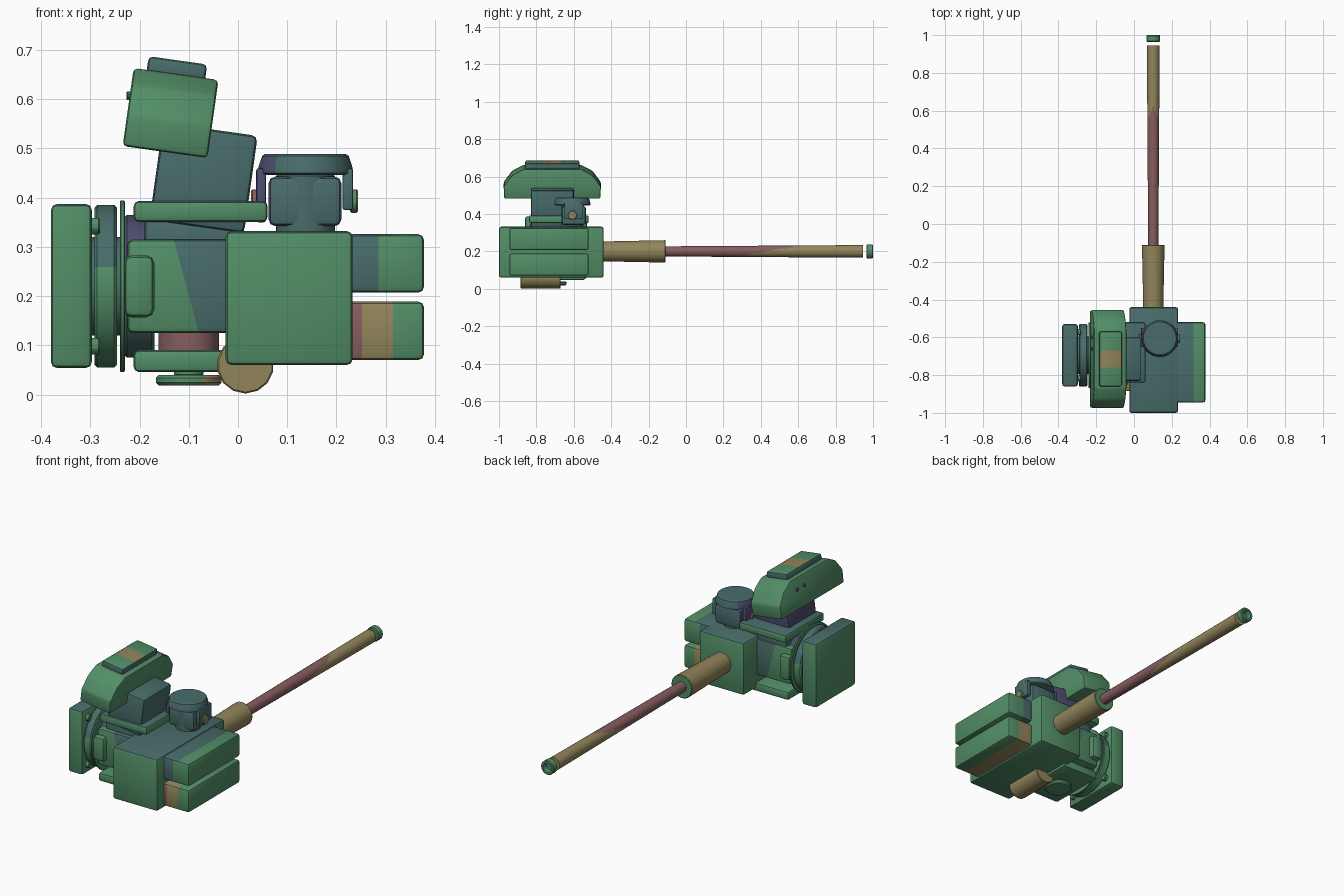
import bpy, bmesh, math
from mathutils import Matrix, Vector

cube = bpy.data.objects.get("Cube")
if cube:
    bpy.data.objects.remove(cube)

COLOURS = {
    "green": (0.085, 0.27, 0.135),
    "teal": (0.065, 0.15, 0.145),
    "olive": (0.29, 0.235, 0.105),
    "dusty_red": (0.24, 0.11, 0.115),
    "slate_purple": (0.075, 0.075, 0.16),
}
MATS = []
for mat_name, rgb in COLOURS.items():
    m = bpy.data.materials.new(mat_name)
    m.use_nodes = True
    m.diffuse_color = (*rgb, 1)
    m.node_tree.nodes["Principled BSDF"].inputs["Base Color"].default_value = (*rgb, 1)
    MATS.append(m)
GREEN, TEAL, OLIVE, RED, PURPLE = range(5)
PARTS = []


def topped(n, c):
    """Green sides with a teal top."""
    return TEAL if n.z > 0.6 else GREEN


def finish(name, bm, paint, tilt=None):
    """Colour faces by number or rule, tilt sideways about a point, and link."""
    bmesh.ops.recalc_face_normals(bm, faces=bm.faces[:])
    bm.normal_update()
    for f in bm.faces:
        f.material_index = paint(f.normal, f.calc_center_median()) if callable(paint) else paint
    if tilt:
        bmesh.ops.rotate(bm, verts=bm.verts[:], cent=tilt,
                         matrix=Matrix.Rotation(math.radians(8), 3, "Y"))
    me = bpy.data.meshes.new(name)
    bm.to_mesh(me)
    bm.free()
    for m in MATS:
        me.materials.append(m)
    ob = bpy.data.objects.new(name, me)
    bpy.context.scene.collection.objects.link(ob)
    PARTS.append(ob)
    return ob


def bevel(bm, width):
    if width:
        bmesh.ops.bevel(bm, geom=bm.edges[:], offset=width, segments=2, profile=0.5,
                        affect="EDGES", clamp_overlap=True)


def box(name, x, y, z, paint=GREEN, width=0.01, tilt=None, cuts=()):
    """Bevelled box from three ranges; cuts are (point, normal) planes."""
    bm = bmesh.new()
    bmesh.ops.create_cube(bm, size=1)
    for v in bm.verts:
        v.co = Vector([(r[0] + r[1]) / 2 + v.co[i] * (r[1] - r[0])
                       for i, r in enumerate((x, y, z))])
    bevel(bm, width)
    for point, normal in cuts:
        bmesh.ops.bisect_plane(bm, geom=bm.verts[:] + bm.edges[:] + bm.faces[:],
                               plane_co=point, plane_no=normal)
    return finish(name, bm, paint, tilt)


def lathe(name, axis, centre, profile, paint=GREEN, sides=32):
    """Turn (radius, position) pairs about an axis; centre holds the other two coordinates."""
    bm = bmesh.new()
    rings = []
    for r, t in profile:
        ring = []
        for i in range(sides):
            a = math.tau * (i + 0.5) / sides
            co = [centre[0] + r * math.cos(a), centre[1] + r * math.sin(a)]
            co.insert("XYZ".index(axis), t)
            ring.append(bm.verts.new(co))
        rings.append(ring)
    for p, q in zip(rings, rings[1:]):
        for i in range(sides):
            j = (i + 1) % sides
            bm.faces.new((p[i], p[j], q[j], q[i]))
    bm.faces.new(rings[0])
    bm.faces.new(rings[-1])
    return finish(name, bm, paint)


def disc(name, axis, centre, r, t0, t1, paint=GREEN, edge=0.006, sides=40):
    return lathe(name, axis, centre, [(r - edge, t0), (r, t0 + edge), (r, t1 - edge),
                                      (r - edge, t1)], paint, sides)


# Main housing
box("main_housing", (-0.025, 0.233), (-1, -0.44), (0.06, 0.332), topped, 0.012)

# Ammunition boxes on the left side
def band(inner):
    def rule(n, c):
        if abs(n.x) > 0.6:
            return GREEN
        if inner == OLIVE and c.x < 0.252 and n.y < -0.6:
            return RED
        return inner if c.x < (0.315 if inner == OLIVE or n.z > 0.6 else 0.285) else GREEN
    return rule

band_cuts = [((x, 0, 0), (1, 0, 0)) for x in (0.252, 0.285, 0.315)]
box("upper_ammo_box", (0.22, 0.378), (-0.945, -0.52), (0.207, 0.326), band(TEAL), 0.012, cuts=band_cuts)
box("lower_ammo_box", (0.22, 0.378), (-0.945, -0.52), (0.07, 0.189), band(OLIVE), 0.012, cuts=band_cuts)

# Barrel, sleeve and muzzle
AXIS = (0.102, 0.2)
lathe("barrel_sleeve", "Y", AXIS, [(0.053, -0.46), (0.06, -0.113), (0.057, -0.11), (0.03, -0.11)],
      lambda n, c: GREEN if n.y > 0.6 else OLIVE)
steps = 40
lathe("barrel", "Y", AXIS, [(0.027 + 0.007 * i / steps, -0.13 + 1.075 * i / steps)
                            for i in range(steps + 1)],
      lambda n, c: OLIVE if c.y > 0.43 + 0.18 * n.z else RED)
lathe("muzzle_ring", "Y", AXIS, [(0.033, 0.964), (0.037, 0.968), (0.037, 0.996), (0.034, 1),
                                 (0.024, 1), (0.022, 0.972)])

# Central body and its top and bottom plates
slant_point, slant_dir = Vector((-0.105, 0, 0.22)), Vector((0.96, 0, 0.26))
box("central_body", (-0.225, 0.0), (-0.84, -0.55), (0.125, 0.315),
    lambda n, c: TEAL if (c - slant_point).dot(slant_dir) > 0 else GREEN,
    0.012, cuts=[(slant_point, slant_dir)])
box("body_riser", (-0.19, 0.012), (-0.82, -0.56), (0.28, 0.36), TEAL)
box("top_plate", (-0.212, 0.06), (-0.84, -0.52), (0.351, 0.393), topped)
box("bottom_plate", (-0.212, 0.0), (-0.85, -0.54), (0.046, 0.09))
disc("bottom_pivot", "Z", (-0.1, -0.7), 0.062, 0.08, 0.14, RED)
disc("bottom_cap", "Z", (-0.1, -0.705), 0.067, 0.018, 0.04,
     lambda n, c: OLIVE if c.x > -0.07 and n.y < -0.3 else GREEN)
disc("cap_stem", "Z", (-0.1, -0.705), 0.03, 0.035, 0.06, GREEN)
disc("lower_tube", "Y", (0.015, 0.06), 0.058, -0.885, -0.67, OLIVE, 0.003, 14)

# Side mount: hub, discs, bolts and back plate
HUB = (-0.695, 0.22)
disc("mount_hub", "X", HUB, 0.145, -0.232, -0.17, lambda n, c: PURPLE if n.z > -0.2 else TEAL)
box("hub_bracket", (-0.232, -0.17), (-0.87, -0.52), (0.157, 0.283), GREEN, 0.016)
disc("thin_mount_disc", "X", HUB, 0.175, -0.24, -0.23, GREEN, 0.002)
disc("mount_spindle", "X", HUB, 0.1, -0.31, -0.225, TEAL)
disc("thick_mount_disc", "X", HUB, 0.166, -0.292, -0.246,
     lambda n, c: TEAL if c.z > 0.27 and abs(n.x) < 0.9 else GREEN)
for sy in (-1, 1):
    for sz in (-1, 1):
        disc("mount_bolt", "X", (HUB[0] + 0.122 * sy, HUB[1] + 0.122 * sz), 0.017,
             -0.3, -0.28, GREEN, 0.003, 12)
box("mount_back_plate", (-0.38, -0.297), (-0.86, -0.53), (0.054, 0.387), topped, 0.012)

# Tilted neck and sight head
box("sight_neck", (-0.167, 0.027), (-0.83, -0.6), (0.34, 0.54),
    lambda n, c: PURPLE if n.x < -0.5 or n.y > 0.5 else TEAL, 0.012, (-0.07, -0.7, 0.44))
PIVOT = (-0.137, -0.715, 0.572)
bm = bmesh.new()
half = [(0.257, -0.08), (0.26, -0.012), (0.215, 0.048), (0.155, 0.08)]
outline = half + [(-y, z) for y, z in reversed(half)]
face = bm.faces.new([bm.verts.new((PIVOT[0] - 0.087, PIVOT[1] + y, PIVOT[2] + z)) for y, z in outline])
ext = bmesh.ops.extrude_face_region(bm, geom=[face])
bmesh.ops.translate(bm, vec=(0.174, 0, 0), verts=[v for v in ext["geom"] if isinstance(v, bmesh.types.BMVert)])
bmesh.ops.recalc_face_normals(bm, faces=bm.faces[:])
bevel(bm, 0.009)
finish("sight_head", bm, GREEN, PIVOT)

def panel_rule(n, c):
    if n.z < 0.6:
        return TEAL
    return OLIVE if -0.76 < c.y < -0.67 else GREEN

box("head_top_panel", (-0.197, -0.077), (-0.86, -0.57), (0.64, 0.68), panel_rule, 0.009, PIVOT,
    [((0, y, 0), (0, 1, 0)) for y in (-0.76, -0.67)])
for y in (-0.66, -0.6):
    disc("head_stud", "X", (y, 0.607), 0.009, -0.227, -0.2, TEAL, 0.002, 10)

# Domed sensor with its side arms
SENSOR = (0.137, -0.607)

def dome_rule(n, c):
    return PURPLE if c.x < 0.08 and n.z < 0.6 else TEAL

lathe("sensor_cap", "Z", SENSOR, [(0.09, 0.446), (0.097, 0.45), (0.095, 0.465), (0.088, 0.485),
                                  (0.082, 0.489)], dome_rule, 40)
box("sensor_body", (0.062, 0.21), (-0.665, -0.535), (0.342, 0.443),
    lambda n, c: PURPLE if n.x < -0.5 else TEAL, 0.014)
disc("sensor_neck", "Z", SENSOR, 0.06, 0.325, 0.45, TEAL)
box("sensor_right_arm", (0.037, 0.057), (-0.65, -0.55), (0.35, 0.46), PURPLE, 0.005)
box("sensor_left_arm", (0.212, 0.234), (-0.65, -0.55), (0.375, 0.46), TEAL, 0.005)
disc("left_arm_knob", "X", (-0.607, 0.393), 0.024, 0.228, 0.244,
     lambda n, c: OLIVE if n.x > 0.6 else GREEN, 0.003, 20)
disc("right_arm_knob", "X", (-0.607, 0.393), 0.024, 0.026, 0.042, RED, 0.003, 20)

# Smooth the rounded surfaces and keep the edges crisp
bpy.ops.object.select_all(action="DESELECT")
for ob in PARTS:
    ob.select_set(True)
bpy.context.view_layer.objects.active = PARTS[0]
bpy.ops.object.shade_smooth_by_angle(angle=math.radians(30))
